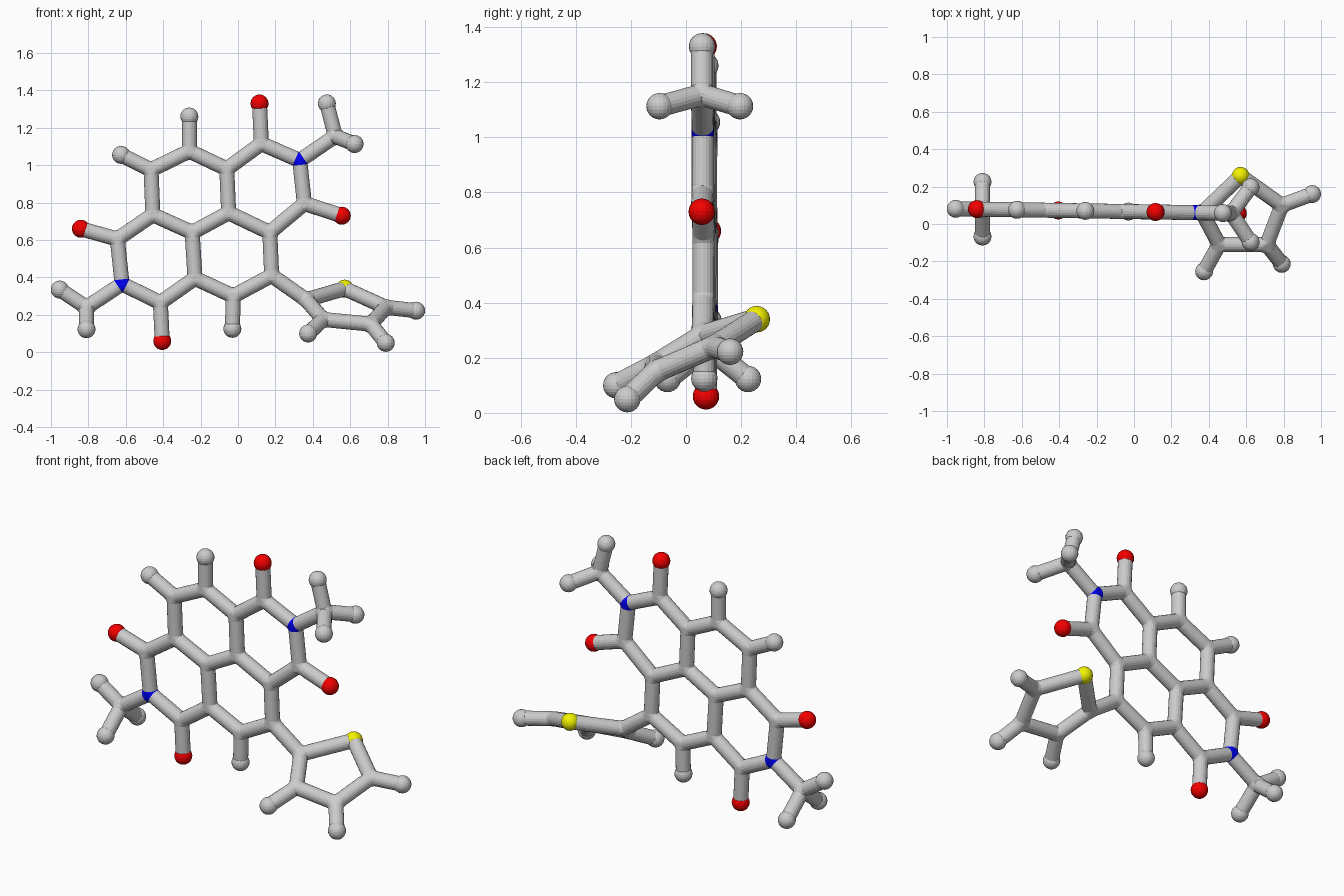
import bpy, bmesh, math
from mathutils import Vector

if "Cube" in bpy.data.objects:
    bpy.data.objects.remove(bpy.data.objects["Cube"])

STICK, BALL, SIDES = 0.04, 0.048, 20

# Flat fused-ring core: name -> (x, z); it lies in a nearly vertical plane
flat = {
    "o1": (0.115, 1.33), "c1": (0.125, 1.115), "n1": (0.33, 1.025), "c2": (0.355, 0.795),
    "o2": (0.555, 0.73), "c3": (0.17, 0.64), "c4": (-0.05, 0.745), "c5": (-0.06, 0.98),
    "c6": (-0.26, 1.075), "h6": (-0.26, 1.26), "c7": (-0.465, 0.975), "h7": (-0.625, 1.055),
    "c8": (-0.455, 0.735), "c9": (-0.245, 0.64), "c10": (-0.23, 0.395), "c11": (-0.025, 0.3),
    "h11": (-0.03, 0.125), "c12": (0.18, 0.41), "c13": (-0.645, 0.605), "o3": (-0.84, 0.66),
    "n2": (-0.62, 0.365), "c14": (-0.415, 0.265), "o4": (-0.405, 0.06),
    "m1": (0.52, 1.155), "h1a": (0.475, 1.33), "m2": (-0.81, 0.24), "h2a": (-0.953, 0.335),
}
atoms = {k: Vector((x, 0.066 - 0.016 * x, z)) for k, (x, z) in flat.items()}

# Out-of-plane end hydrogens and the tilted five-sided ring
solid = {
    "h1b": (0.623, -0.096, 1.113), "h1c": (0.623, 0.196, 1.113),
    "h2b": (-0.81, -0.067, 0.123), "h2c": (-0.81, 0.225, 0.123),
    "t1": (0.365, 0.06, 0.28), "s": (0.57, 0.257, 0.34), "t2": (0.79, 0.1, 0.24),
    "t3": (0.71, -0.11, 0.15), "t4": (0.455, -0.11, 0.175),
    "ht2": (0.952, 0.16, 0.222), "ht3": (0.79, -0.213, 0.05), "ht4": (0.375, -0.253, 0.1),
}
atoms.update({k: Vector(v) for k, v in solid.items()})

chains = [
    "o1 c1 n1 c2 c3 c4 c5 c1", "c2 o2", "c5 c6 c7 c8 c9 c4", "c6 h6", "c7 h7",
    "c9 c10 c11 c12 c3", "c11 h11", "c8 c13 n2 c14 c10", "c13 o3", "c14 o4",
    "n1 m1 h1a", "h1b m1 h1c", "n2 m2 h2a", "h2b m2 h2c",
    "c12 t1 s t2 t3 t4 t1", "t2 ht2", "t3 ht3", "t4 ht4",
]
bonds = []
for chain in chains:
    names = chain.split()
    bonds += list(zip(names, names[1:]))
links = {k: [] for k in atoms}
for a, b in bonds:
    links[a].append(b)
    links[b].append(a)


def is_ball(k):
    return k[0] in "hos"


def setback(k):
    """Distance from an atom centre at which its sticks stop touching."""
    if is_ball(k):
        return 0.0
    dirs = [(atoms[n] - atoms[k]).normalized() for n in links[k]]
    least = min(d.angle(e) for i, d in enumerate(dirs) for e in dirs[:i])
    return STICK / math.tan(least / 2)


def ring(k, n):
    """Circle of points where the stick towards n leaves atom k."""
    d = (atoms[n] - atoms[k]).normalized()
    # same frame for both ends of a stick
    axis = d if k < n else -d
    u = axis.cross(Vector((0, 1, 0))).normalized()
    v = axis.cross(u)
    c = atoms[k] + d * setback(k)
    return [c + STICK * (u * math.cos(t) + v * math.sin(t))
            for t in (2 * math.pi * i / SIDES for i in range(SIDES))]


def finish(bm, name, color=None):
    bmesh.ops.recalc_face_normals(bm, faces=bm.faces)
    mesh = bpy.data.meshes.new(name)
    bm.to_mesh(mesh)
    bm.free()
    ob = bpy.data.objects.new(name, mesh)
    bpy.context.collection.objects.link(ob)
    if color:
        mat = bpy.data.materials.new(name + "_colour")
        mat.diffuse_color = color
        mat.use_nodes = True
        mat.node_tree.nodes["Principled BSDF"].inputs["Base Color"].default_value = mat.diffuse_color
        mesh.materials.append(mat)


def balls(keys, name, color=None):
    bm = bmesh.new()
    for k in keys:
        made = bmesh.ops.create_uvsphere(bm, u_segments=SIDES, v_segments=12, radius=BALL)
        bmesh.ops.translate(bm, verts=made["verts"], vec=atoms[k])
    finish(bm, name, color)


def joints(keys, name, color=None):
    """Each joint is the convex hull of its stick ends."""
    bm = bmesh.new()
    for k in keys:
        part = bmesh.new()
        for n in links[k]:
            for p in ring(k, n):
                part.verts.new(p)
        bmesh.ops.remove_doubles(part, verts=part.verts, dist=1e-5)
        hull = bmesh.ops.convex_hull(part, input=part.verts)
        new = {}
        for f in [g for g in hull["geom"] if isinstance(g, bmesh.types.BMFace)]:
            for v in f.verts:
                if v not in new:
                    new[v] = bm.verts.new(v.co)
            bm.faces.new([new[v] for v in f.verts])
        part.free()
    finish(bm, name, color)


# Sticks
bm = bmesh.new()
for a, b in bonds:
    lo = [bm.verts.new(p) for p in ring(a, b)]
    hi = [bm.verts.new(p) for p in ring(b, a)]
    for i in range(SIDES):
        j = (i + 1) % SIDES
        bm.faces.new((lo[i], lo[j], hi[j], hi[i]))
finish(bm, "bond_sticks")

# Joints and end balls
joints([k for k in atoms if k[0] in "cmt"], "carbon_joints")
joints(["n1", "n2"], "nitrogen_joints", (0.0, 0.0, 0.9, 1))
balls([k for k in atoms if k[0] == "h"], "hydrogen_balls")
balls(["o1", "o2", "o3", "o4"], "oxygen_balls", (0.9, 0.0, 0.0, 1))
balls(["s"], "sulfur_ball", (0.9, 0.9, 0.0, 1))
